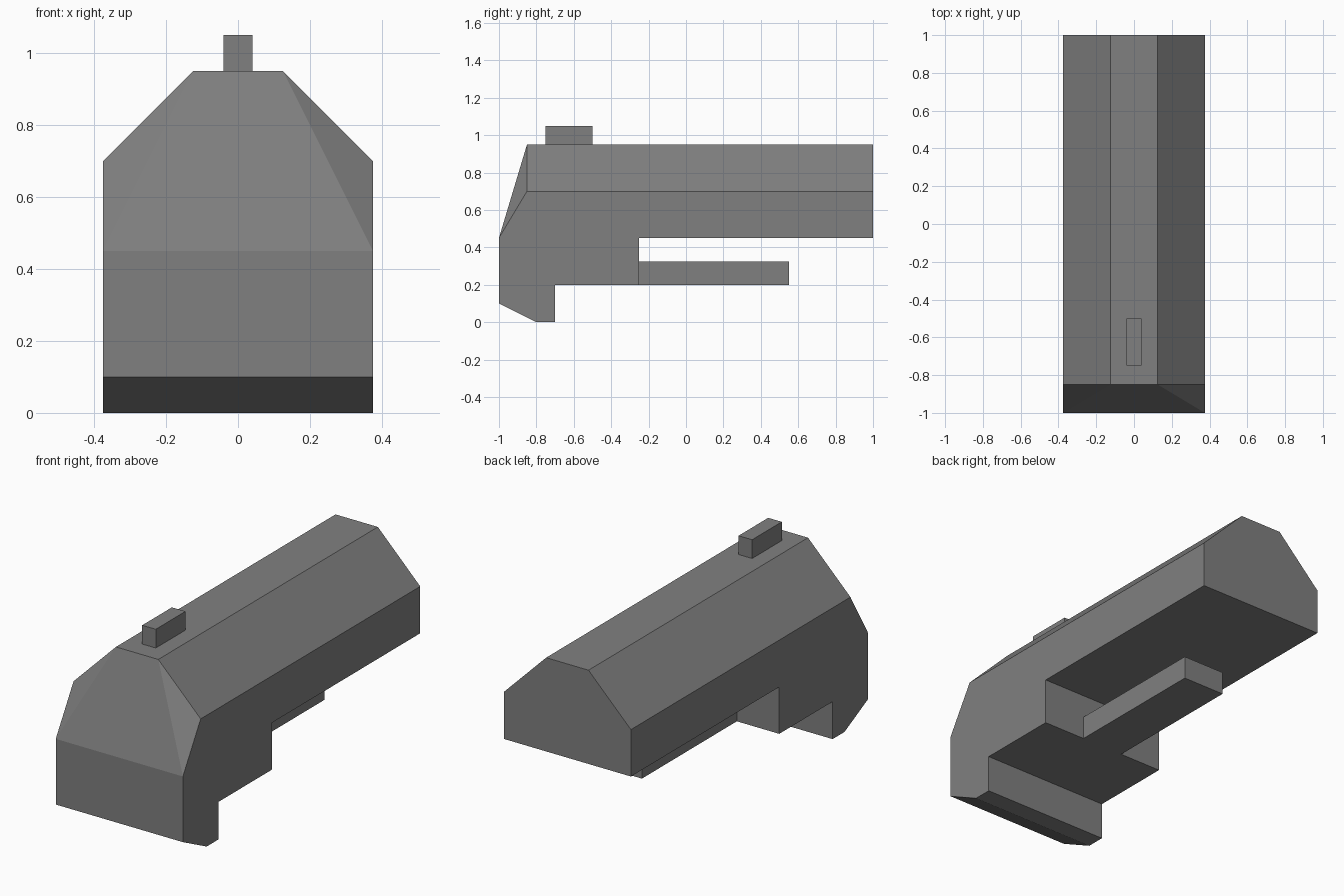
import bpy, bmesh

if "Cube" in bpy.data.objects:
    bpy.data.objects.remove(bpy.data.objects["Cube"])

grey = bpy.data.materials.new("dark grey")
grey.diffuse_color = (0.216, 0.216, 0.216, 1)
grey.use_nodes = True
grey.node_tree.nodes["Principled BSDF"].inputs["Base Color"].default_value = grey.diffuse_color


def finish(name, bm):
    bmesh.ops.recalc_face_normals(bm, faces=bm.faces[:])
    mesh = bpy.data.meshes.new(name)
    bm.to_mesh(mesh)
    bm.free()
    mesh.materials.append(grey)
    obj = bpy.data.objects.new(name, mesh)
    bpy.context.collection.objects.link(obj)
    return obj


def box(name, half_x, y0, y1, z0, z1):
    bm = bmesh.new()
    bmesh.ops.create_cube(bm, size=1)
    for v in bm.verts:
        v.co = (v.co.x * 2 * half_x, y0 + (v.co.y + 0.5) * (y1 - y0),
                z0 + (v.co.z + 0.5) * (z1 - z0))
    return finish(name, bm)


# Main body: side outline (y, z), from the nose edge round the underside to the shoulder
outline = [(-1, 0.45), (-1, 0.1), (-0.8, 0), (-0.7, 0), (-0.7, 0.2), (-0.25, 0.2),
           (-0.25, 0.45), (1, 0.45), (1, 0.7), (-0.85, 0.7)]
bm = bmesh.new()
left, right = ([bm.verts.new((x, y, z)) for y, z in outline] for x in (-0.375, 0.375))
roof_l, roof_r = ([bm.verts.new((x, y, 0.95)) for y in (-0.85, 1)] for x in (-0.125, 0.125))

# Flat sides, sloping roof sides and nose corner facets
for side, roof in ((left, roof_l), (right, roof_r)):
    bm.faces.new(side)
    bm.faces.new((side[9], side[8], roof[1], roof[0]))
    bm.faces.new((side[0], side[9], roof[0]))

# Nose, underside and lower back strips
for i in range(7):
    bm.faces.new((left[i], left[i + 1], right[i + 1], right[i]))

# Back end, roof top and sloping nose
bm.faces.new((left[7], left[8], roof_l[1], roof_r[1], right[8], right[7]))
bm.faces.new((roof_l[0], roof_l[1], roof_r[1], roof_r[0]))
bm.faces.new((left[0], right[0], roof_r[0], roof_l[0]))
finish("main_body", bm)

# Bar under the body and block on the roof
box("lower_bar", 0.125, -0.25, 0.55, 0.2, 0.325)
box("roof_block", 0.04, -0.75, -0.5, 0.95, 1.05)
